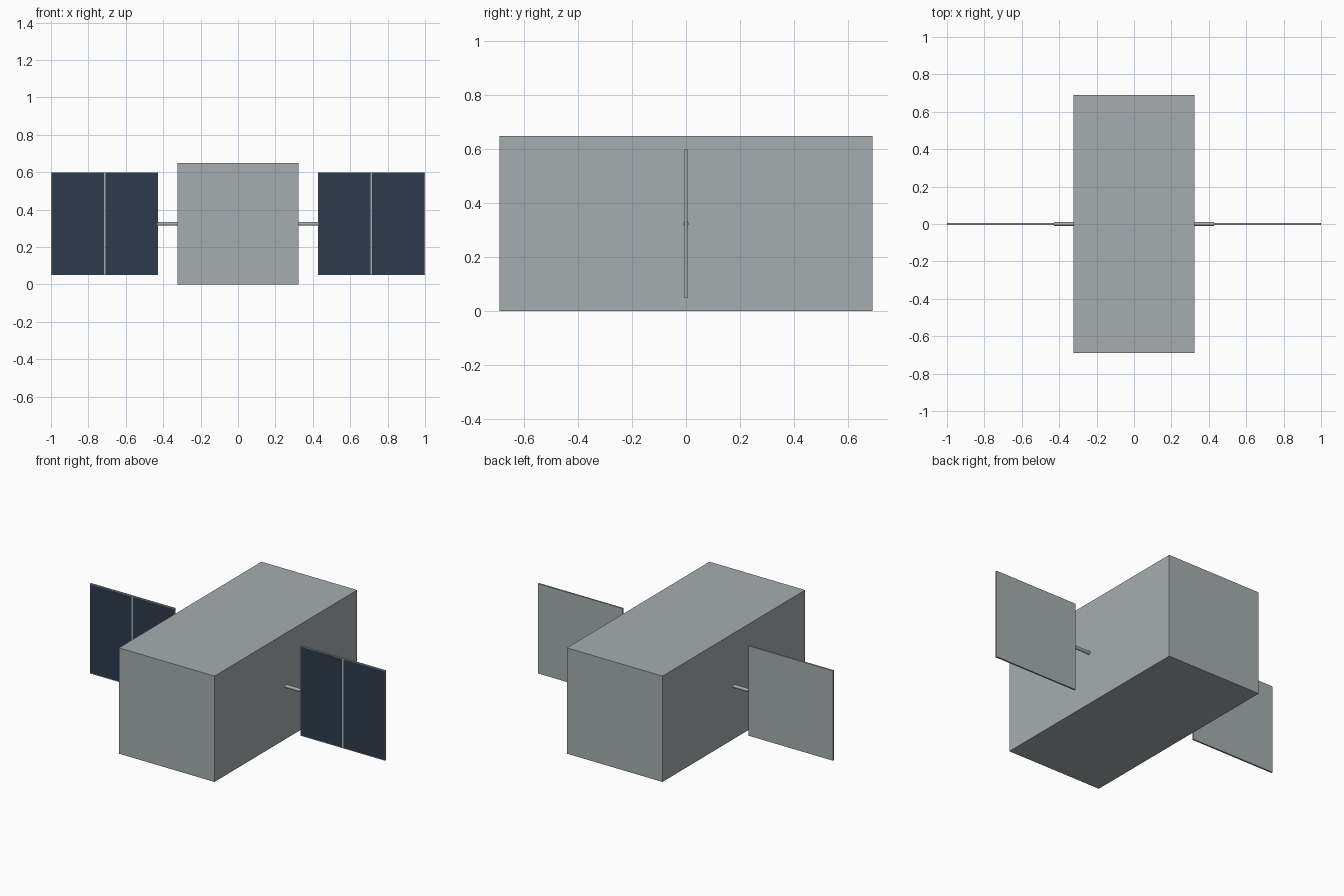
import bpy
import bmesh
import math
from mathutils import Matrix

if "Cube" in bpy.data.objects:
    bpy.data.objects.remove(bpy.data.objects["Cube"], do_unlink=True)


def make_material(name, rgb):
    mat = bpy.data.materials.new(name)
    mat.use_nodes = True
    mat.diffuse_color = (*rgb, 1)
    mat.node_tree.nodes["Principled BSDF"].inputs["Base Color"].default_value = (*rgb, 1)
    return mat


grey = make_material("hull_grey", (0.38, 0.42, 0.43))
navy = make_material("cell_navy", (0.026, 0.043, 0.075))

BODY_W, BODY_L = 0.648, 1.38
MID_Z = BODY_W / 2
PANEL_IN, PANEL_OUT, PANEL_H, PANEL_T = 0.427, 1.0, 0.55, 0.01


def add_box(bm, size, center):
    bmesh.ops.create_cube(bm, size=1, matrix=Matrix.Translation(center) @ Matrix.Diagonal((*size, 1)))


def finish(bm, name, *mats):
    mesh = bpy.data.meshes.new(name)
    bm.to_mesh(mesh)
    bm.free()
    for mat in mats:
        mesh.materials.append(mat)
    obj = bpy.data.objects.new(name, mesh)
    bpy.context.collection.objects.link(obj)
    return obj


# Main body
bm = bmesh.new()
add_box(bm, (BODY_W, BODY_L, BODY_W), (0, 0, MID_Z))
finish(bm, "body", grey)

for side, label in ((1, "left"), (-1, "right")):
    # Solar panel: two framed cells inset on the front face
    mid_x = side * (PANEL_IN + PANEL_OUT) / 2
    bm = bmesh.new()
    add_box(bm, (PANEL_OUT - PANEL_IN, PANEL_T, PANEL_H), (mid_x, 0, MID_Z))
    bmesh.ops.bisect_plane(bm, geom=bm.verts[:] + bm.edges[:] + bm.faces[:],
                           plane_co=(mid_x, 0, 0), plane_no=(1, 0, 0))
    bm.normal_update()
    cells = [f for f in bm.faces if f.normal.y < -0.9]
    bmesh.ops.inset_individual(bm, faces=cells, thickness=0.006)
    for face in cells:
        face.material_index = 1
    finish(bm, label + "_solar_panel", grey, navy)

    # Round strut between body and panel
    start = BODY_W / 2 - 0.01
    bpy.ops.mesh.primitive_cylinder_add(
        vertices=16, radius=0.01, depth=PANEL_IN - start + 0.001,
        location=(side * (start + PANEL_IN) / 2, 0, MID_Z), rotation=(0, math.pi / 2, 0))
    strut = bpy.context.object
    strut.name = label + "_strut"
    strut.data.materials.append(grey)
    bpy.ops.object.shade_smooth_by_angle()
